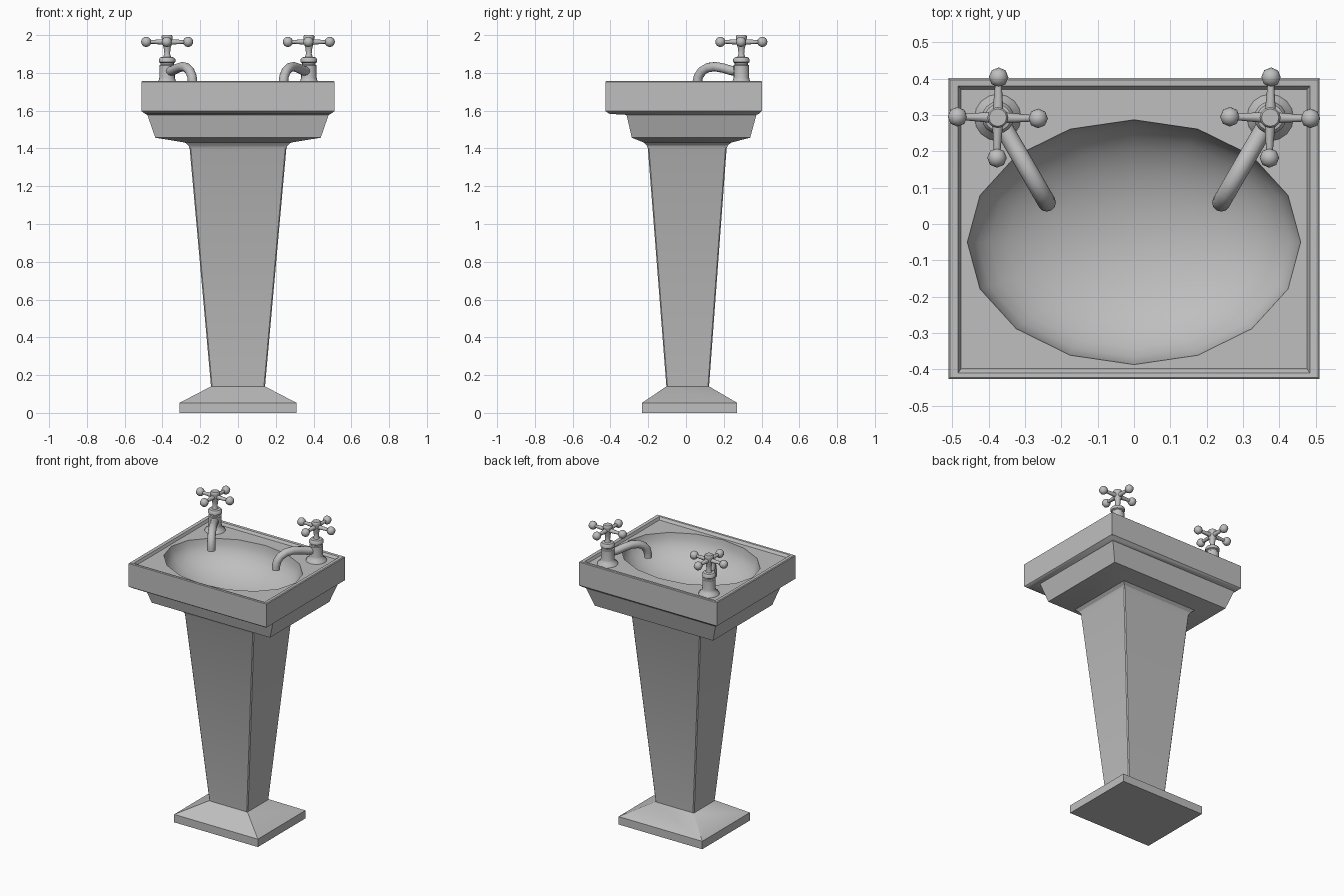
import bpy, bmesh, math
from mathutils import Vector, Matrix

if "Cube" in bpy.data.objects:
    bpy.data.objects.remove(bpy.data.objects["Cube"], do_unlink=True)

grey = bpy.data.materials.new("porcelain_grey")
grey.use_nodes = True
COLOUR = (0.52, 0.52, 0.52, 1)
grey.diffuse_color = COLOUR
grey.node_tree.nodes["Principled BSDF"].inputs["Base Color"].default_value = COLOUR


def finish(bm, name, angle=40):
    bmesh.ops.recalc_face_normals(bm, faces=bm.faces)
    mesh = bpy.data.meshes.new(name)
    bm.to_mesh(mesh)
    bm.free()
    mesh.materials.append(grey)
    obj = bpy.data.objects.new(name, mesh)
    bpy.context.collection.objects.link(obj)
    bpy.ops.object.select_all(action='DESELECT')
    obj.select_set(True)
    bpy.context.view_layer.objects.active = obj
    bpy.ops.object.shade_smooth_by_angle(angle=math.radians(angle))
    return obj


def bridge(bm, a, b):
    n = len(a)
    for i in range(n):
        j = (i + 1) % n
        bm.faces.new((a[i], a[j], b[j], b[i]))


def rect_loft(bm, sections):
    """Stack rectangles given as half width, front y, back y, height."""
    rings = []
    for w, f, b, z in sections:
        corners = ((-w, f), (w, f), (w, b), (-w, b))
        rings.append([bm.verts.new((x, y, z)) for x, y in corners])
    for a, b in zip(rings, rings[1:]):
        bridge(bm, a, b)
    return rings


def lathe(bm, profile, centre, sides=16):
    """Turn a radius/height profile around a vertical axis."""
    rings = []
    for r, z in profile:
        rings.append([bm.verts.new((centre[0] + r * math.cos(t), centre[1] + r * math.sin(t), z))
                      for t in (2 * math.pi * i / sides for i in range(sides))])
    for a, b in zip(rings, rings[1:]):
        bridge(bm, a, b)
    bm.faces.new(rings[0])
    bm.faces.new(rings[-1])


# Pedestal: square foot, tapering column
bm = bmesh.new()
rings = rect_loft(bm, [(0.31, -0.233, 0.271, 0), (0.31, -0.233, 0.271, 0.053),
                       (0.143, -0.104, 0.122, 0.14), (0.256, -0.202, 0.215, 1.4),
                       (0.262, -0.208, 0.221, 1.415), (0.285, -0.228, 0.243, 1.435)])
bm.faces.new(rings[0])
bm.faces.new(rings[-1])
corners = [e for e in bm.edges if abs(e.verts[0].co.z - e.verts[1].co.z) > 0.5]
bmesh.ops.bevel(bm, geom=corners, offset=0.006, segments=1, affect='EDGES')
finish(bm, "pedestal", 25)

# Basin: stepped underside, rim, sunken deck and oval bowl
DECK = 1.738
bm = bmesh.new()
rings = rect_loft(bm, [(0.275, -0.22, 0.235, 1.43), (0.438, -0.287, 0.34, 1.457),
                       (0.48, -0.315, 0.373, 1.578), (0.492, -0.405, 0.385, 1.583),
                       (0.511, -0.427, 0.402, 1.598), (0.511, -0.427, 0.402, 1.753),
                       (0.506, -0.422, 0.397, 1.757), (0.484, -0.41, 0.38, 1.755),
                       (0.476, -0.398, 0.37, DECK)])
bm.faces.new(rings[0])
SIDES, STEPS, DEPTH = 16, 9, 0.22
bowl = []
for k in range(STEPS):
    a = k / STEPS * math.pi / 2
    bowl.append([bm.verts.new((0.459 * math.cos(a) * math.cos(t),
                               -0.05 + 0.337 * math.cos(a) * math.sin(t),
                               DECK - DEPTH * math.sin(a)))
                 for t in (2 * math.pi * i / SIDES for i in range(SIDES))])
for a, b in zip(bowl, bowl[1:]):
    bridge(bm, a, b)
bottom = bm.verts.new((0, -0.05, DECK - DEPTH))
for i in range(SIDES):
    bm.faces.new((bowl[-1][i], bowl[-1][(i + 1) % SIDES], bottom))
bm.edges.ensure_lookup_table()
border = [e for e in bm.edges if e.is_boundary]
bmesh.ops.triangle_fill(bm, edges=border, use_beauty=True, normal=(0, 0, 1))
finish(bm, "basin")


def tap(side, label):
    cx, cy = side * 0.375, 0.293
    # Flared foot, body and collar
    bm = bmesh.new()
    lathe(bm, [(0.066, DECK - 0.004), (0.06, 1.748), (0.046, 1.758), (0.041, 1.775),
               (0.041, 1.84), (0.035, 1.844), (0.035, 1.852), (0.044, 1.857),
               (0.044, 1.872), (0.036, 1.882), (0.016, 1.886)], (cx, cy))
    finish(bm, label + "_tap_body")

    # Hub widening towards its top
    bm = bmesh.new()
    lathe(bm, [(0.022, 1.88), (0.015, 1.9), (0.018, 1.93), (0.025, 1.955),
               (0.029, 1.985), (0.029, 1.994), (0.024, 2.0)], (cx, cy), 12)
    finish(bm, label + "_tap_hub")

    # Four spokes with ball ends
    bm = bmesh.new()
    for k in range(4):
        turn = Matrix.Translation((cx, cy, 1.964)) @ Matrix.Rotation(k * math.pi / 2 - 0.02, 4, 'Z')
        along = Matrix.Translation((0.055, 0, 0)) @ Matrix.Rotation(math.pi / 2, 4, 'Y')
        bmesh.ops.create_cone(bm, cap_ends=True, segments=8, radius1=0.015, radius2=0.009,
                              depth=0.08, matrix=turn @ along)
        bmesh.ops.create_uvsphere(bm, u_segments=8, v_segments=8, radius=0.027,
                                  matrix=turn @ Matrix.Translation((0.111, 0, 0)))
    finish(bm, label + "_tap_handle", 50)

    # Spout: round tube swept along an arched path towards the bowl
    out = Vector((-side * 0.5, -0.866, 0))
    path = [(0, 1.808), (0.06, 1.812), (0.11, 1.825), (0.16, 1.833), (0.205, 1.828),
            (0.24, 1.81), (0.262, 1.782), (0.27, 1.75), (0.27, 1.728)]
    pts = [Vector((cx, cy, z)) + out * d for d, z in path]
    across = out.cross(Vector((0, 0, 1))).normalized()
    bm = bmesh.new()
    rings = []
    for i, p in enumerate(pts):
        run = (pts[min(i + 1, len(pts) - 1)] - pts[max(i - 1, 0)]).normalized()
        up = across.cross(run)
        rings.append([bm.verts.new(p + 0.025 * (across * math.cos(t) + up * math.sin(t)))
                      for t in (2 * math.pi * j / 12 for j in range(12))])
    for a, b in zip(rings, rings[1:]):
        bridge(bm, a, b)
    bm.faces.new(rings[0])
    bm.faces.new(rings[-1])
    finish(bm, label + "_tap_spout")


tap(1, "left")
tap(-1, "right")
